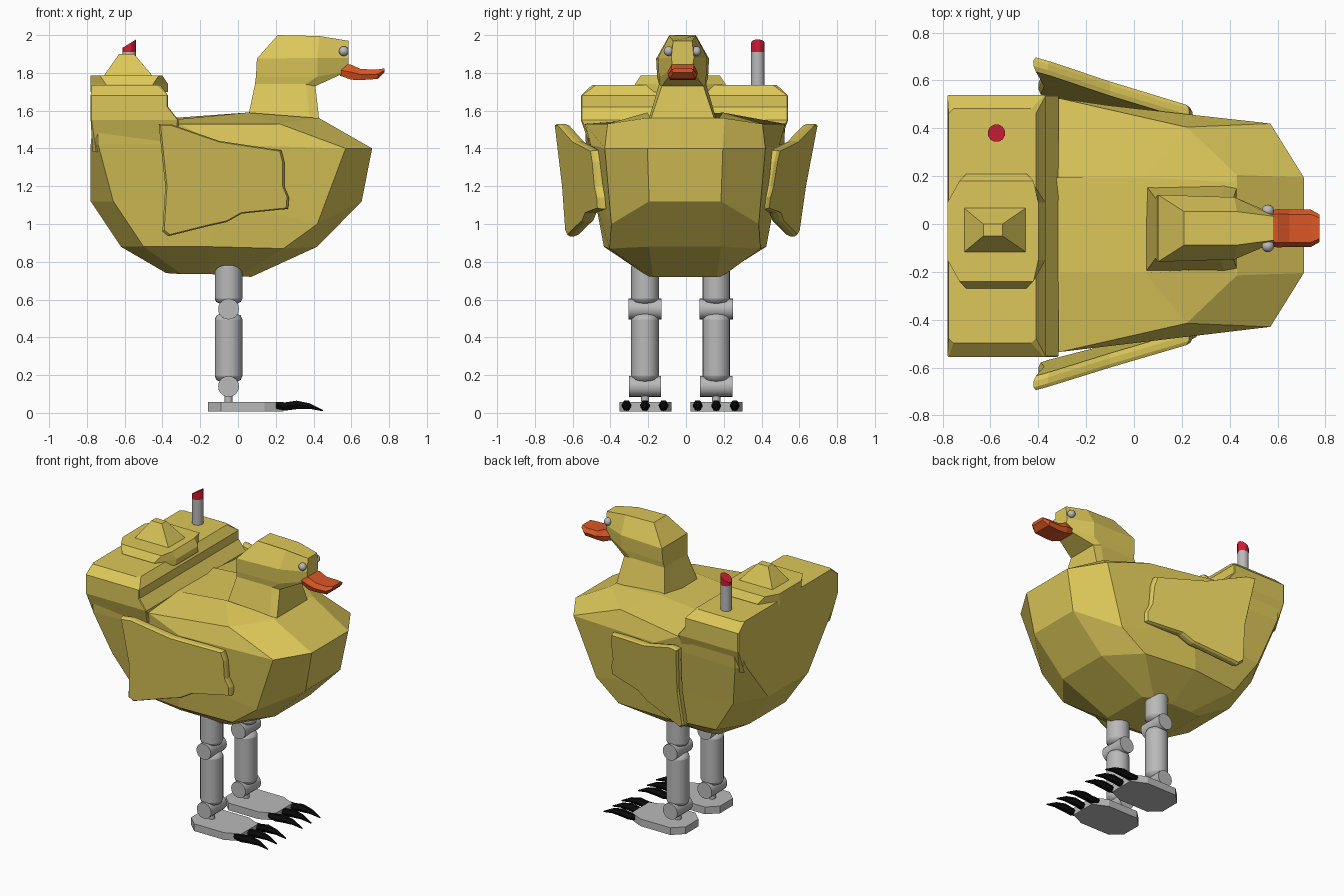
import bpy, bmesh, math
from mathutils import Vector, Matrix

if "Cube" in bpy.data.objects:
    bpy.data.objects.remove(bpy.data.objects["Cube"])


def material(name, rgb):
    m = bpy.data.materials.new(name)
    m.diffuse_color = (*rgb, 1)
    m.use_nodes = True
    m.node_tree.nodes["Principled BSDF"].inputs["Base Color"].default_value = m.diffuse_color
    return m


YELLOW = material("yellow plumage", (0.72, 0.575, 0.10))
ORANGE = material("orange beak", (0.71, 0.095, 0.018))
GREY = material("grey metal", (0.49, 0.49, 0.49))
BLACK = material("black claws", (0.003, 0.003, 0.003))
RED = material("red cap", (0.62, 0.012, 0.035))


def finish(bm, name, mat):
    bmesh.ops.recalc_face_normals(bm, faces=bm.faces)
    me = bpy.data.meshes.new(name)
    bm.to_mesh(me)
    bm.free()
    me.materials.append(mat)
    ob = bpy.data.objects.new(name, me)
    bpy.context.collection.objects.link(ob)
    return ob


def smooth(ob):
    bpy.ops.object.select_all(action='DESELECT')
    ob.select_set(True)
    bpy.context.view_layer.objects.active = ob
    bpy.ops.object.shade_smooth_by_angle(angle=math.radians(30))


def loft(name, rings, mat):
    """Skin a stack of closed rings and cap both ends."""
    bm = bmesh.new()
    vs = [[bm.verts.new(p) for p in r] for r in rings]
    n = len(vs[0])
    for a, b in zip(vs, vs[1:]):
        for i in range(n):
            j = (i + 1) % n
            bm.faces.new((a[i], a[j], b[j], b[i]))
    bm.faces.new(vs[0])
    bm.faces.new(vs[-1])
    return finish(bm, name, mat)


def mirrored(half, cy):
    """Complete a half ring (x, y, z) about the plane y = cy."""
    return [(x, cy + y, z) for x, y, z in half] + [(x, cy - y, z) for x, y, z in reversed(half)]


def cylinder(name, centre, r, length, axis, mat, sides=20, bevel=0.0):
    bm = bmesh.new()
    bmesh.ops.create_cone(bm, cap_ends=True, segments=sides, radius1=r, radius2=r, depth=length)
    if axis == 'Y':
        bmesh.ops.rotate(bm, verts=bm.verts, matrix=Matrix.Rotation(math.pi / 2, 3, 'X'))
    bmesh.ops.translate(bm, verts=bm.verts, vec=Vector(centre))
    ob = finish(bm, name, mat)
    if bevel:
        mod = ob.modifiers.new("round ends", 'BEVEL')
        mod.width, mod.segments, mod.limit_method = bevel, 2, 'ANGLE'
        mod.angle_limit = math.radians(50)
    smooth(ob)
    return ob


# Body: faceted hull, half rings from back to front
body = [
    [(-.38, .19, .74), (-.3, .2, .735), (-.15, .2, .735), (0, .2, .725), (.07, .17, .72)],
    [(-.62, .2, .88), (-.50, .39, .88), (-.15, .43, .88), (.24, .40, .87), (.42, .19, .88)],
    [(-.78, .22, 1.12), (-.66, .43, 1.12), (-.1, .475, 1.12), (.42, .39, 1.0), (.655, .19, 1.12)],
    [(-.78, .46, 1.42), (-.74, .525, 1.42), (-.1, .50, 1.42), (.57, .425, 1.40), (.71, .20, 1.40)],
    [(-.77, .51, 1.53), (-.74, .53, 1.53), (-.31, .53, 1.53), (.22, .41, 1.53), (.43, .21, 1.56)],
    [(-.7, .2, 1.55), (-.5, .2, 1.55), (-.31, .2, 1.555), (.05, .2, 1.59), (.42, .18, 1.56)],
]
loft("body", [mirrored(r, -.005) for r in body], YELLOW)


# Raised rear: chamfered block and a hump running into a pointed tip
def block_ring(x0, x1, w, z, c):
    return mirrored([(x0, w - c, z), (x0 + c, w, z), (x1 - c, w, z), (x1, w - c, z)], -.008)


loft("rear_block", [block_ring(-.77, -.32, .49, 1.38, .02), block_ring(-.78, -.315, .548, 1.55, .005),
                    block_ring(-.78, -.37, .548, 1.62, .005), block_ring(-.78, -.37, .548, 1.68, .005),
                    block_ring(-.775, -.41, .49, 1.735, .02)], YELLOW)
loft("rear_hump", [mirrored([(-.78, .12, z), (-.70 - k, .24 - k, z), (-.45 + k, .24 - k, z), (-.37 - k, .12, z)], -.03)
                   for z, k in ((1.70, 0), (1.74, 0), (1.785, .03))], YELLOW)
loft("tail_tip", [mirrored([(-.72, .10, 1.77), (-.44, .10, 1.77)], -.025),
                  mirrored([(-.63, .025, 1.90), (-.55, .025, 1.90)], -.025)], YELLOW)

# Neck and head
head = [
    [(.05, .18, 1.55), (.38, .18, 1.55), (.43, .17, 1.55)],
    [(.09, .125, 1.74), (.36, .125, 1.74), (.41, .11, 1.73)],
    [(.095, .135, 1.78), (.42, .125, 1.78), (.585, .05, 1.81)],
    [(.10, .14, 1.875), (.42, .13, 1.88), (.585, .06, 1.88)],
    [(.21, .07, 2.0), (.43, .07, 1.995), (.585, .05, 1.97)],
]
loft("head_and_neck", [mirrored(r, -.018) for r in head], YELLOW)

# Beak: hexagonal sections along x
beak = [(.54, .068, 1.785, 1.845), (.60, .080, 1.764, 1.843), (.65, .078, 1.762, 1.82),
        (.74, .078, 1.768, 1.818), (.775, .058, 1.802, 1.824)]
loft("beak", [mirrored([(x, .85 * w, b), (x, w, (b + t) / 2), (x, .75 * w, t)], -.018)
              for x, w, b, t in beak], ORANGE)

# Eyes
for side, y in (("left", .055), ("right", -.092)):
    bm = bmesh.new()
    bmesh.ops.create_uvsphere(bm, u_segments=12, v_segments=8, radius=.026,
                              matrix=Matrix.Translation((.56, y, 1.915)))
    smooth(finish(bm, side + "_eye", GREY))

# Wings: ragged outline on a plane that splays out at the back and top
outline = [(-.42, 1.53), (-.36, 1.53), (-.1, 1.44), (.23, 1.39), (.245, 1.33), (.245, 1.2), (.27, 1.14),
           (.265, 1.08), (.02, 1.055), (-.06, 1.01), (-.15, .99), (-.37, .935), (-.40, .96), (-.385, 1.2)]


def wing_ring(s, tilt, off, shrink):
    pts = []
    for x, z in outline:
        x, z = -.08 + (x + .08) * shrink, 1.24 + (z - 1.24) * shrink
        pts.append((x, s * (.69 - .28 * (x + .4) - tilt * (1.5 - z) + off), z))
    return pts


for side, s, tilt in (("left", 1, .16), ("right", -1, .09)):
    loft(side + "_wing", [wing_ring(s, tilt, -.06, .97), wing_ring(s, tilt, -.04, 1),
                          wing_ring(s, tilt, -.015, 1), wing_ring(s, tilt, 0, .97)], YELLOW)

# Exhaust pipe with a slanted red cap
px, py = -.575, .38
cylinder("pipe", (px, py, 1.80), .036, .22, 'Z', GREY, sides=16)
circle = [(.037 * math.cos((k + .5) * math.pi / 6), .037 * math.sin((k + .5) * math.pi / 6)) for k in range(12)]
smooth(loft("pipe_cap", [[(px + a, py + b, 1.91) for a, b in circle],
                         [(px + a, py + b, 1.955 + .62 * a) for a, b in circle]], RED))

# Legs, feet and claws
for side, y in (("left", .16), ("right", -.217)):
    cylinder(side + "_thigh", (-.05, y, .69), .073, .22, 'Z', GREY, bevel=.025)
    cylinder(side + "_knee", (-.05, y, .55), .055, .175, 'Y', GREY)
    cylinder(side + "_shin", (-.05, y, .345), .073, .36, 'Z', GREY, bevel=.03)
    cylinder(side + "_ankle", (-.05, y, .14), .055, .17, 'Y', GREY)
    cylinder(side + "_ankle_post", (-.05, y, .09), .022, .09, 'Z', GREY)
    plan = [(-.16, .07), (-.09, .137), (.14, .137), (.24, .09)]
    loft(side + "_foot", [mirrored([(x, w, z) for x, w in plan], y + .002) for z in (.008, .058)], GREY)
    path = [(.20, .04, .02), (.25, .034, .025), (.31, .042, .026), (.38, .036, .017), (.45, .012, .004)]
    for k in (-1, 0, 1):
        cy = y + .098 * k
        loft(f"{side}_claw_{k + 2}",
             [[(x, cy + r * math.cos(a * math.pi / 3), max(0, z + r * math.sin(a * math.pi / 3)))
               for a in range(6)] for x, z, r in path], BLACK)
